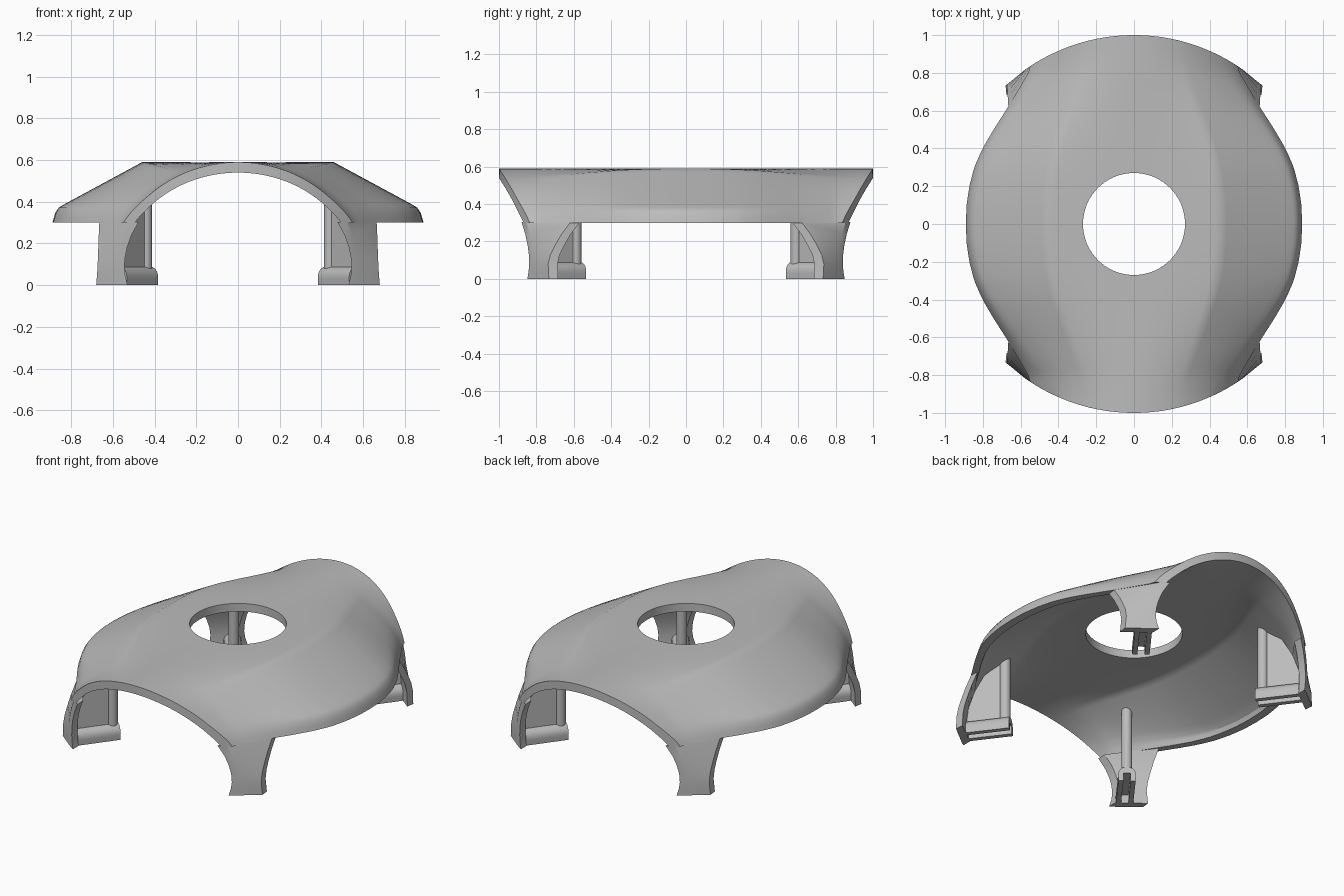
import bpy, bmesh, math
from mathutils import Vector

if "Cube" in bpy.data.objects:
    bpy.data.objects.remove(bpy.data.objects["Cube"])

grey = bpy.data.materials.new("plain grey")
grey.diffuse_color = (0.5, 0.5, 0.5, 1)
grey.use_nodes = True
grey.node_tree.nodes["Principled BSDF"].inputs["Base Color"].default_value = grey.diffuse_color


def finish(name, bm, angle=30):
    bmesh.ops.recalc_face_normals(bm, faces=bm.faces)
    me = bpy.data.meshes.new(name)
    bm.to_mesh(me)
    bm.free()
    ob = bpy.data.objects.new(name, me)
    bpy.context.collection.objects.link(ob)
    me.materials.append(grey)
    smooth(ob, angle)
    return ob


def smooth(ob, angle=30):
    bpy.ops.object.select_all(action='DESELECT')
    ob.select_set(True)
    bpy.context.view_layer.objects.active = ob
    bpy.ops.object.shade_smooth_by_angle(angle=math.radians(angle))


def skin(name, rings, angle=30):
    """Closed solid through matching cross-section loops."""
    bm = bmesh.new()
    rows = [[bm.verts.new(p) for p in r] for r in rings]
    n = len(rows[0])
    for a, b in zip(rows, rows[1:]):
        for i in range(n):
            j = (i + 1) % n
            bm.faces.new((a[i], a[j], b[j], b[i]))
    bm.faces.new(rows[0])
    bm.faces.new(rows[-1])
    return finish(name, bm, angle)


def lerp_table(table, t):
    for a, b in zip(table, table[1:]):
        if t <= b[0] + 1e-6:
            k = (t - a[0]) / (b[0] - a[0])
            return [p + (q - p) * k for p, q in zip(a[1:], b[1:])]
    return list(table[-1][1:])


# How much of the wide middle section remains at each distance from the centre
BLEND = [(0, 1), (.1, .99), (.2, .95), (.3, .88), (.4, .76), (.5, .60), (.62, .39),
         (.7, .26), (.8, .10), (.9, .02), (1, 0)]
# Middle half-sections, and arch half-axes at the ends
OUTER = [(0, 0, .59), (.4, .46, .59), (.8, .83, .39), (.8667, .86, .372),
         (.9333, .876, .348), (1, .89, .30)]
INNER = [(0, 0, .54), (.4, .44, .54), (.8, .80, .345), (.9, .83, .325), (1, .84, .30)]
LAYERS = [(OUTER, .58, .51), (INNER, .545, .46)]


def section(layer, s, y):
    table, a, b = layer
    w = lerp_table(BLEND, min(abs(y), 1))[0]
    px, pz = lerp_table(table, abs(s))
    phi = abs(s) * math.acos(.22 / b)
    x = w * px + (1 - w) * a * math.sin(phi)
    z = w * pz + (1 - w) * (.08 + b * math.cos(phi))
    return (x if s >= 0 else -x), z


def rim_y(layer, s):
    """Where the section meets the round outline of radius 1."""
    lo, hi = .5, 1.0
    for _ in range(40):
        m = (lo + hi) / 2
        if section(layer, s, m)[0] ** 2 + m * m < 1:
            lo = m
        else:
            hi = m
    return lo


# Shell: outer and inner lofts joined along their border
NS, NV = 30, 24
bm = bmesh.new()
grids = []
for layer in LAYERS:
    g = []
    for i in range(-NS, NS + 1):
        s = i / NS
        ym = rim_y(layer, s)
        col = []
        for j in range(-NV, NV + 1):
            y = ym * j / NV
            x, z = section(layer, s, y)
            col.append(bm.verts.new((x, y, z)))
        g.append(col)
    for a, b in zip(g, g[1:]):
        for j in range(2 * NV):
            bm.faces.new((a[j], a[j + 1], b[j + 1], b[j]))
    grids.append(g)


def border(g):
    return (g[0][:-1] + [c[-1] for c in g[:-1]] + g[-1][:0:-1]
            + [c[0] for c in g[:0:-1]])


bo, bi = border(grids[0]), border(grids[1])
for k in range(len(bo)):
    m = (k + 1) % len(bo)
    bm.faces.new((bo[k], bo[m], bi[m], bi[k]))
shell = finish("shell", bm)

# Round opening in the top
bpy.ops.mesh.primitive_cylinder_add(vertices=72, radius=.27, depth=.6, location=(0, 0, .6))
cutter = bpy.context.object
cutter.hide_render = True
mod = shell.modifiers.new("opening", 'BOOLEAN')
mod.operation = 'DIFFERENCE'
mod.solver = 'EXACT'
mod.object = cutter
bpy.context.view_layer.objects.active = shell
bpy.ops.object.modifier_apply(modifier=mod.name)
bpy.data.objects.remove(cutter)
smooth(shell)

# Leg rows: height, arch edge x, outer arch x, side x, side y
LEG = [(0, .53, .56, .68, .733), (.04, .54, .57, .677, .735), (.08, .545, .58, .674, .737),
       (.13, .542, .577, .672, .725), (.18, .532, .569, .67, .70),
       (.24, .511, .551, .668, .665), (.303, .477, .522, .665, .618)]
U = Vector((.60, .80, 0)).normalized()   # from centre towards a leg
P = Vector((U.y, -U.x, 0))


def flip(points, sx, sy):
    return [(sx * p[0], sy * p[1], p[2]) for p in points]


for sx in (-1, 1):
    for sy in (-1, 1):
        tag = ("front" if sy < 0 else "back") + ("_left" if sx < 0 else "_right")
        # Curved leg wall
        rings = []
        for z, xi, xo, xs, ys in LEG:
            yi, yo = math.sqrt(1 - xi * xi), math.sqrt(1 - xo * xo)
            rings.append(flip([(xi, yi, z), (xo, yo, z), (xs, ys, z),
                               (xs - .005, ys - .05, z), (xi, yi - .055, z)], sx, sy))
        skin(tag + "_leg", rings)

        # Foot: rounded bar with a slot underneath
        prof = [(-.02, .05), (-.02, 0), (-.048, 0), (-.05, .03)]
        prof += [(-.05 * math.cos(t * math.pi / 10), .04 + .05 * math.sin(t * math.pi / 10))
                 for t in range(11)]
        prof += [(.05, .03), (.048, 0), (.02, 0), (.02, .05)]
        rings = [flip([U * r + P * a + Vector((0, 0, z)) for a, z in prof], sx, sy)
                 for r in (.705, .955)]
        skin(tag + "_foot", rings)

        # Column from foot to shell
        rings = [flip([U * .737 + Vector((.03 * math.cos(k * math.pi / 12),
                                          .03 * math.sin(k * math.pi / 12), z))
                       for k in range(24)], sx, sy) for z in (.06, .475)]
        skin(tag + "_column", rings)

        # Thin rib between column and leg
        rib = [(.737, .06), (.955, .06), (.955, .15), (.91, .28), (.85, .385), (.737, .46)]
        rings = [flip([U * r + P * a + Vector((0, 0, z)) for r, z in rib], sx, sy)
                 for a in (-.012, .012)]
        skin(tag + "_rib", rings)
